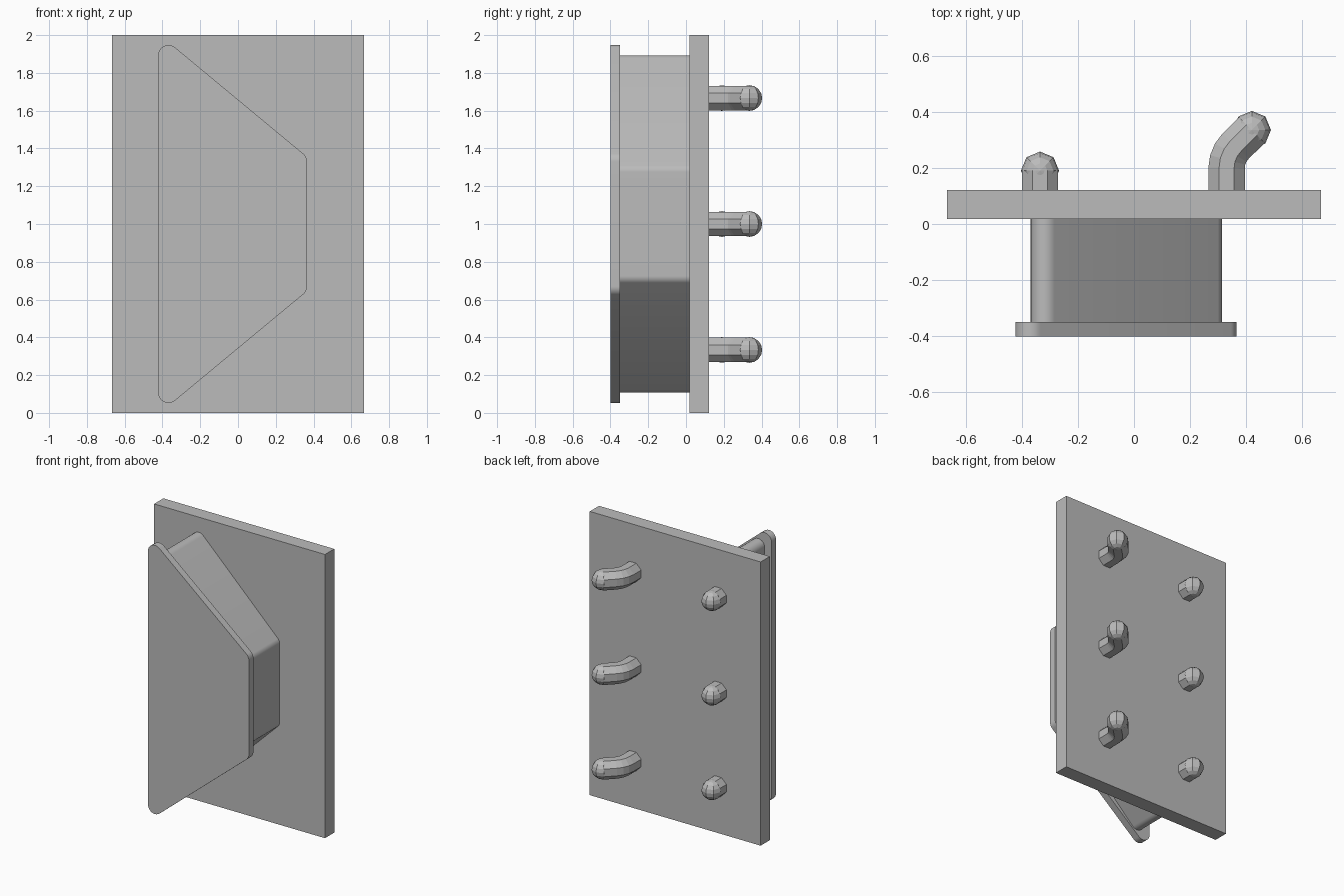
import bpy, bmesh, math
from mathutils import Vector

if "Cube" in bpy.data.objects:
    bpy.data.objects.remove(bpy.data.objects["Cube"])

grey = bpy.data.materials.new("plain grey")
grey.diffuse_color = (0.5, 0.5, 0.5, 1)
grey.use_nodes = True
grey.node_tree.nodes["Principled BSDF"].inputs["Base Color"].default_value = grey.diffuse_color


def finish(bm, name, smooth=False):
    bmesh.ops.recalc_face_normals(bm, faces=bm.faces)
    me = bpy.data.meshes.new(name)
    bm.to_mesh(me)
    bm.free()
    me.materials.append(grey)
    ob = bpy.data.objects.new(name, me)
    bpy.context.collection.objects.link(ob)
    if smooth:
        bpy.ops.object.select_all(action='DESELECT')
        ob.select_set(True)
        bpy.context.view_layer.objects.active = ob
        bpy.ops.object.shade_smooth_by_angle(angle=math.radians(30))
    return ob


def rounded_trapezoid(name, left, right, z_left, z_right, r, y0, y1):
    """Extruded trapezoid; corner centres are mirrored about z = 1."""
    slope = math.atan2(right - left, z_left - z_right)  # slanted side normal
    corners = [(left, 1 - z_left, math.pi, 2 * math.pi - slope),
               (right, 1 - z_right, -slope, 0),
               (right, 1 + z_right, 0, slope),
               (left, 1 + z_left, slope, math.pi)]
    bm = bmesh.new()
    ring = []
    for cx, cz, a0, a1 in corners:
        n = 10
        for i in range(n + 1):
            a = a0 + (a1 - a0) * i / n
            ring.append(bm.verts.new((cx + r * math.cos(a), y0, cz + r * math.sin(a))))
    face = bm.faces.new(ring)
    out = bmesh.ops.extrude_face_region(bm, geom=[face])
    moved = [v for v in out["geom"] if isinstance(v, bmesh.types.BMVert)]
    bmesh.ops.translate(bm, verts=moved, vec=(0, y1 - y0, 0))
    return finish(bm, name, True)


def peg(name, path, z, r=0.068):
    """Eight-sided tube along a flat path, closed by a faceted ball."""
    bm = bmesh.new()
    pts = [Vector((x, y, z)) for x, y in path]
    rings = []
    for i, p in enumerate(pts):
        d = (pts[min(i + 1, len(pts) - 1)] - pts[max(i - 1, 0)]).normalized()
        side = Vector((d.y, -d.x, 0))
        ring = []
        for k in range(8):
            a = math.pi / 8 + k * math.pi / 4
            ring.append(bm.verts.new(p + r * 1.03 * (side * math.cos(a) + Vector((0, 0, math.sin(a))))))
        rings.append(ring)
    for a, b in zip(rings, rings[1:]):
        for k in range(8):
            bm.faces.new((a[k], a[(k + 1) % 8], b[(k + 1) % 8], b[k]))
    bm.faces.new(rings[0])
    ball = bmesh.ops.create_uvsphere(bm, u_segments=8, v_segments=8, radius=r)
    bmesh.ops.translate(bm, verts=ball["verts"], vec=pts[-1])
    return finish(bm, name)


# Back plate
bm = bmesh.new()
bmesh.ops.create_cube(bm, size=1)
bmesh.ops.scale(bm, vec=(1.333, 0.103, 2), verts=bm.verts)
bmesh.ops.translate(bm, vec=(0, 0.069, 1), verts=bm.verts)
finish(bm, "back_plate")

# Handle block and its wider front face
rounded_trapezoid("handle_block", -0.318, 0.263, 0.843, 0.275, 0.05, -0.35, 0.02)
rounded_trapezoid("front_flange", -0.368, 0.31, 0.892, 0.33, 0.055, -0.40, -0.35)

# Straight pegs and bent hooks on the back, three rows
R = 0.109
bend = [(0.33 + R * (1 - math.cos(a)), 0.2 + R * math.sin(a))
        for a in (math.radians(15 * i) for i in range(4))]
for i in range(3):
    z = (1 + 2 * i) / 3
    peg(f"straight_peg_{i + 1}", [(-0.335, 0.11), (-0.335, 0.19)], z)
    peg(f"bent_hook_{i + 1}", [(0.33, 0.11)] + bend + [(0.42, 0.335)], z)
